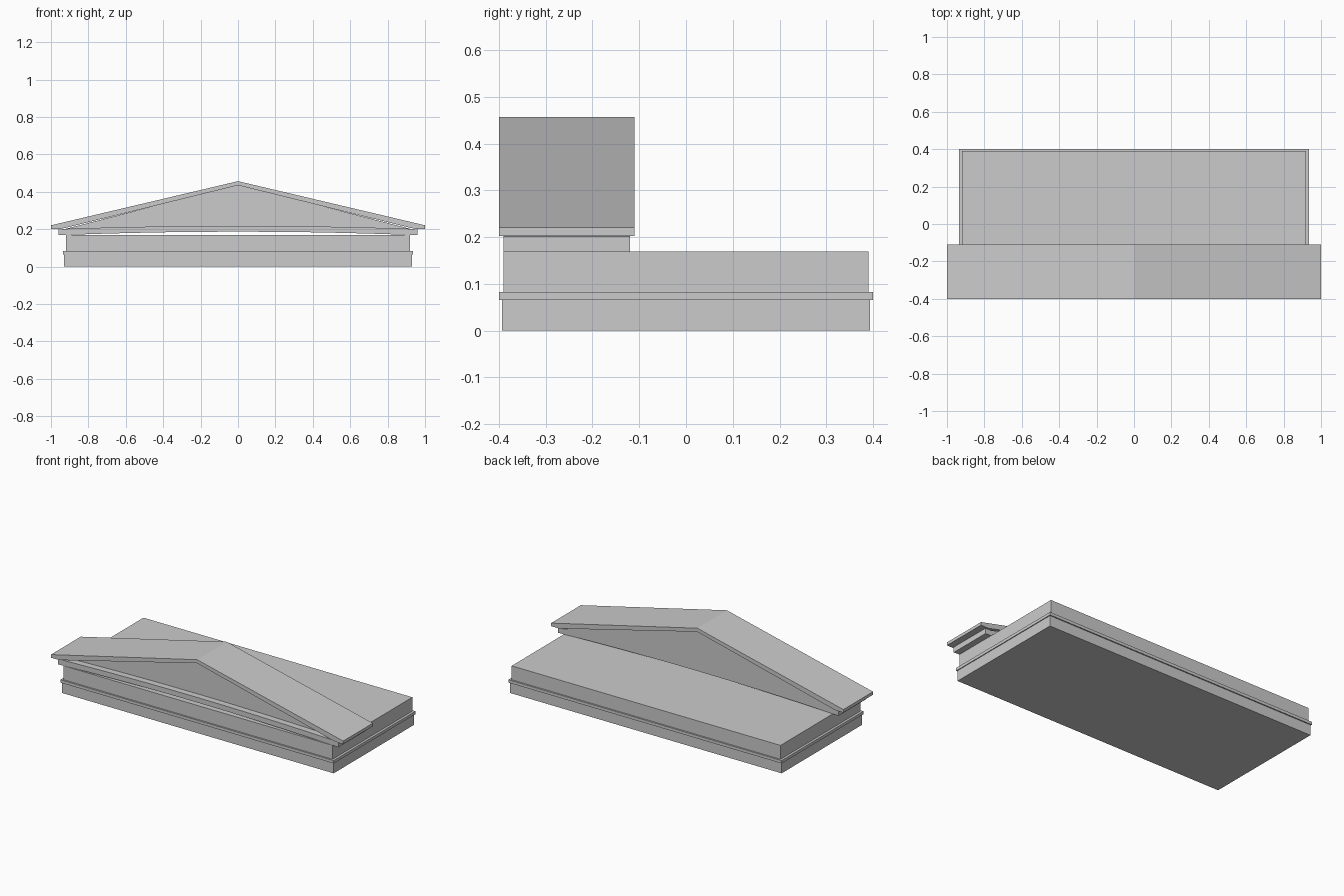
import bpy

if "Cube" in bpy.data.objects:
    bpy.data.objects.remove(bpy.data.objects["Cube"])


def box(name, hx, y0, y1, z0, z1):
    prism(name, [(-hx, z0), (hx, z0), (hx, z1), (-hx, z1)], y0, y1)


def prism(name, outline, y0, y1):
    # extrude an x-z outline along y
    n = len(outline)
    verts = [(x, y, z) for y in (y0, y1) for x, z in outline]
    faces = [tuple(range(n)), tuple(range(2 * n - 1, n - 1, -1))]
    faces += [(i, i + n, (i + 1) % n + n, (i + 1) % n) for i in range(n)]
    mesh = bpy.data.meshes.new(name)
    mesh.from_pydata(verts, [], faces)
    mesh.update()
    obj = bpy.data.objects.new(name, mesh)
    bpy.context.collection.objects.link(obj)


def arch(hx, z_end, rise, steps=10):
    # gently bowed line from left to right
    xs = [hx * (2 * i / steps - 1) for i in range(steps + 1)]
    return [(x, z_end + rise * (1 - (x / hx) ** 2)) for x in xs]


# stepped building block
box("plinth", 0.93, -0.393, 0.393, 0.0, 0.065)
box("band_moulding", 0.935, -0.4, 0.4, 0.065, 0.083)
box("upper_block", 0.92, -0.39, 0.39, 0.083, 0.169)

# bowed beam under the gable, leaving a thin gap above the block
beam = arch(0.96, 0.168, 0.019) + arch(0.96, 0.201, 0.017)[::-1]
prism("bowed_beam", beam, -0.39, -0.12)

# recessed gable wall
prism("gable_wall", [(-0.93, 0.2), (0.93, 0.2), (0, 0.44)], -0.35, -0.12)

# sloping roof slab with square eaves
roof = [(-1, 0.202), (-0.945, 0.202), (0, 0.435), (0.945, 0.202),
        (1, 0.202), (1, 0.221), (0, 0.457), (-1, 0.221)]
prism("gable_roof", roof, -0.4, -0.11)
